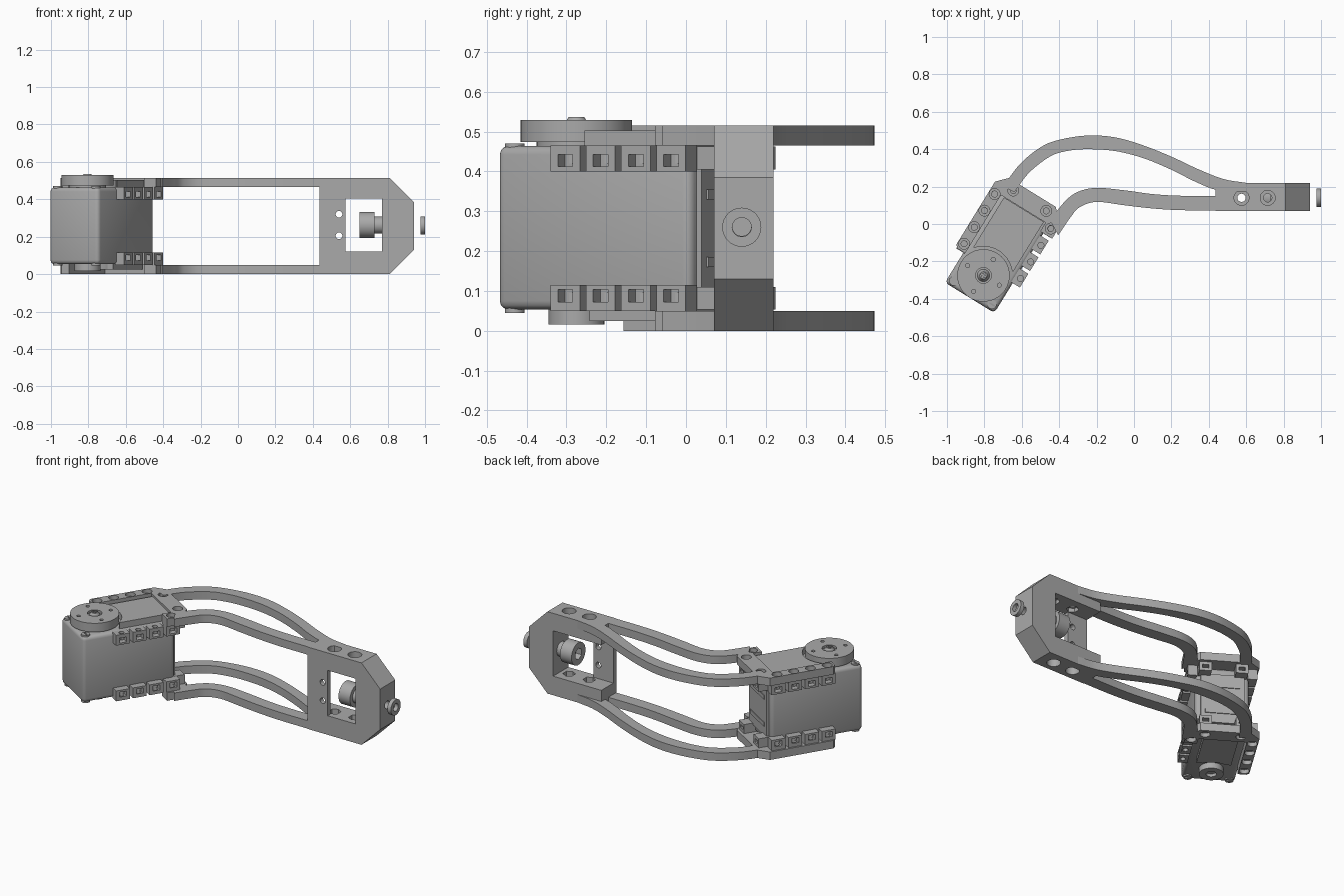
import bpy, bmesh, math
from mathutils import Matrix, Vector

cube = bpy.data.objects.get("Cube")
if cube:
    bpy.data.objects.remove(cube, do_unlink=True)

grey = bpy.data.materials.new("plain grey")
grey.use_nodes = True
COLOUR = (0.4, 0.4, 0.4, 1)
grey.diffuse_color = COLOUR
grey.node_tree.nodes["Principled BSDF"].inputs["Base Color"].default_value = COLOUR

TOP = 0.515        # height of the bracket
SERVO = Matrix.Translation((-0.805, -0.275, 0)) @ Matrix.Rotation(math.radians(-31.6), 4, 'Z')
WORLD = Matrix.Identity(4)


def finish(name, bm, matrix=WORLD):
    bmesh.ops.transform(bm, matrix=matrix, verts=bm.verts)
    bmesh.ops.recalc_face_normals(bm, faces=bm.faces)
    mesh = bpy.data.meshes.new(name)
    bm.to_mesh(mesh)
    bm.free()
    return add(name, mesh)


def add(name, mesh):
    mesh.materials.clear()
    mesh.materials.append(grey)
    mesh.shade_smooth()
    mesh.set_sharp_from_angle(angle=math.radians(30))
    obj = bpy.data.objects.new(name, mesh)
    bpy.context.scene.collection.objects.link(obj)
    return obj


def prism(name, points, z0, z1, matrix=WORLD):
    bm = bmesh.new()
    face = bm.faces.new([bm.verts.new((x, y, z0)) for x, y in points])
    new = bmesh.ops.extrude_face_region(bm, geom=[face])["geom"]
    bmesh.ops.translate(bm, vec=(0, 0, z1 - z0),
                        verts=[v for v in new if isinstance(v, bmesh.types.BMVert)])
    return finish(name, bm, matrix)


def box(name, x, y, z, matrix=WORLD, bevel=0):
    bm = bmesh.new()
    bmesh.ops.create_cube(bm, size=1)
    for v in bm.verts:
        v.co = [(a + b) / 2 + c * (b - a) for c, (a, b) in zip(v.co, (x, y, z))]
    if bevel:
        bmesh.ops.bevel(bm, geom=bm.edges[:], offset=bevel, segments=3, profile=0.5, affect='EDGES')
    return finish(name, bm, matrix)


def cyl(name, x, y, z0, z1, r, matrix=WORLD, sides=32, r2=None):
    bm = bmesh.new()
    bmesh.ops.create_cone(bm, cap_ends=True, segments=sides, radius1=r,
                          radius2=r if r2 is None else r2, depth=z1 - z0)
    bmesh.ops.translate(bm, vec=(x, y, (z0 + z1) / 2), verts=bm.verts)
    return finish(name, bm, matrix)


def cut(obj, cutters):
    for c in cutters:
        mod = obj.modifiers.new("cut", 'BOOLEAN')
        mod.operation, mod.solver, mod.object = 'DIFFERENCE', 'EXACT', c
    name = obj.name
    bpy.context.view_layer.update()
    mesh = bpy.data.meshes.new_from_object(obj.evaluated_get(bpy.context.evaluated_depsgraph_get()))
    for o in [obj] + cutters:
        bpy.data.objects.remove(o, do_unlink=True)
    return add(name, mesh)


def mirror_z(obj, name):
    bm = bmesh.new()
    bm.from_mesh(obj.data)
    for v in bm.verts:
        v.co.z = TOP - v.co.z
    return finish(name, bm)


def smooth_path(points, steps=7):
    p = [Vector(q) for q in points]
    p = [2 * p[0] - p[1]] + p + [2 * p[-1] - p[-2]]
    out = []
    for a, b, c, d in zip(p, p[1:], p[2:], p[3:]):
        for i in range(steps):
            t = i / steps
            out.append(0.5 * (2 * b + (c - a) * t + (2 * a - 5 * b + 4 * c - d) * t * t
                              + (3 * b - a - 3 * c + d) * t ** 3))
    return out + [p[-2]]


def bar(name, outer, inner):
    prism_points = smooth_path(outer) + smooth_path(inner)[::-1]
    upper = prism("upper_" + name, prism_points, TOP - 0.05, TOP)
    mirror_z(upper, "lower_" + name)


# Curved arm bars, upper and lower plates
bar("back_bar",
    [(-.7, .2), (-.61, .32), (-.5, .41), (-.4, .45), (-.25, .473), (-.1, .463), (.05, .42),
     (.2, .36), (.35, .29), (.48, .24), (.6, .22)],
    [(-.64, .17), (-.56, .275), (-.45, .36), (-.36, .39), (-.25, .4), (-.1, .39), (.05, .352),
     (.2, .29), (.33, .225), (.45, .18), (.6, .17)])
bar("front_bar",
    [(-.45, .02), (-.37, .12), (-.3, .172), (-.2, .193), (-.05, .18), (.1, .16), (.25, .151), (.45, .15)],
    [(-.405, -.06), (-.34, .035), (-.29, .09), (-.2, .118), (-.05, .1), (.1, .083), (.25, .074), (.45, .073)])

# Bracket plates around the servo
TAB_U = [0.09 + 0.104 * i for i in range(4)]
holes = [(-.177, u) for u in TAB_U] + [(.175, TAB_U[3]), (-.102, .47), (.105, .47)]
plate = prism("upper_bracket_plate",
              [(-.21, .065), (-.195, .05), (-.145, .05), (-.145, .415), (.135, .415), (.135, .36),
               (.21, .36), (.21, .44), (.137, .515), (-.157, .515), (-.21, .46)],
              TOP - 0.05, TOP, SERVO)
plate = cut(plate, [cyl("cutter", x, y, z, 0.6, r, SERVO, 20)
                    for x, y in holes for z, r in ((0.4, .016), (0.49, .029))])
mirror_z(plate, "lower_bracket_plate")

# End block: chamfered frame with a window and a thin front web
ALONG_Y = Matrix(((1, 0, 0, 0), (0, 0, 1, 0), (0, 1, 0, 0), (0, 0, 0, 1)))   # (x, z, y)
ALONG_X = Matrix(((0, 0, 1, 0), (1, 0, 0, 0), (0, 1, 0, 0), (0, 0, 0, 1)))   # (y, z, x)
block = prism("end_block", [(.435, 0), (.81, 0), (.94, .13), (.94, .385), (.81, TOP), (.435, TOP)],
              .07, .22, ALONG_Y)
cutters = [box("cutter", (.575, .77), (0, .3), (.12, .405)),
           box("cutter", (.4, .6), (.1, .3), (.12, .405)),
           cyl("cutter", .14, .26, .7, 1, .024, ALONG_X)]
cutters += [cyl("cutter", .54, z, 0, .3, .018, ALONG_Y, 20) for z in (.205, .32)]
for x in (.575, .715):
    cutters += [cyl("cutter", x, .14, -.1, .15, .022), cyl("cutter", x, .14, .38, .6, .022),
                cyl("cutter", x, .14, -.1, .05, .04), cyl("cutter", x, .14, .465, .6, .04),
                cyl("cutter", x, .14, .09, .15, .036, sides=6),
                cyl("cutter", x, .14, .38, .43, .036, sides=6)]
cut(block, cutters)

# Cap screw inside the window and loose ring outside it
head = cyl("screw_head", .14, .262, .65, .73, .07, ALONG_X)
cut(head, [cyl("cutter", .14, .262, .6, .69, .036, ALONG_X, 6)])
shank = cyl("screw_shank", .14, .262, .73, .772, .045, ALONG_X)
cut(shank, [cyl("cutter", .14, .262, .745, .8, .024, ALONG_X)])
ring = cyl("end_ring", .14, .26, .975, 1, .049, ALONG_X)
cut(ring, [cyl("cutter", .14, .26, .9, 1.1, .024, ALONG_X)])

# Servo case with rounded edges and a rim around its far end
box("servo_case", (-.155, .155), (-.14, .43), (.053, .464), SERVO, .022)
box("servo_end_cover", (-.125, .125), (.42, .445), (.1, .415), SERVO)
for z in (.16, .33):
    box("end_rib", (-.1, .1), (.44, .45), (z, z + .025), SERVO)
for x in (-.105, .105):
    for z0, z1 in ((.053, .11), (.405, .462)):
        clip = box("end_clip", (x - .035, x + .035), (.42, .5), (z0, z1), SERVO)
        cut(clip, [box("cutter", (x - .018, x + .018), (.455, .55), (z0 + .018, z1 - .018), SERVO)])

# Raised lids, cut round where they meet the horn
lid = box("servo_top_lid", (-.125, .125), (.1, .413), (.455, .503), SERVO)
cut(lid, [cyl("cutter", 0, 0, .4, .6, .155, SERVO, 48)])
lid = box("servo_bottom_lid", (-.1, .1), (.1, .4), (.025, .06), SERVO)
cut(lid, [cyl("cutter", 0, 0, 0, .1, .12, SERVO, 48)])

# Mounting lugs with nut pockets down both sides
for side in (-1, 1):
    for u in TAB_U:
        inner, outer = side * .145, side * .2
        xs = sorted((inner, outer))
        lug = prism("upper_lug", [(xs[0], u - .043), (xs[1], u - .043), (xs[1], u + .043), (xs[0], u + .043)],
                    .4, .465, SERVO)
        pocket = sorted((side * .165, side * .25))
        lug = cut(lug, [box("cutter", pocket, (u - .022, u + .022), (.412, .443), SERVO),
                        cyl("cutter", side * .177, u, .42, .5, .016, SERVO, 16)])
        mirror_z(lug, "lower_lug")

# Output horn with small holes and a domed centre screw
cyl("horn_base", 0, 0, .455, .48, .1, SERVO)
horn = cyl("output_horn", 0, 0, .474, .529, .14, SERVO, 64)
cutters = [cyl("cutter", .1 * math.cos(a), .1 * math.sin(a), .5, .6, .011, SERVO, 16)
           for a in (0, math.pi / 2, math.pi, math.pi * 1.5)]
cut(horn, cutters + [cyl("cutter", 0, 0, .515, .6, .042, SERVO)])
screw = cyl("horn_screw", 0, 0, .51, .536, .036, SERVO, r2=.02)
cut(screw, [box("cutter", (-.018, .018), (-.004, .004), (.526, .6), SERVO),
            box("cutter", (-.004, .004), (-.018, .018), (.526, .6), SERVO)])

# Idler boss underneath
boss = cyl("idler_boss", 0, 0, .016, .06, .07, SERVO, 48)
cut(boss, [cyl("cutter", 0, 0, 0, .035, .03, SERVO)])

# Case corner screws
for x in (-.12, .12):
    screw = cyl("case_screw", x, -.108, .45, .47, .025, SERVO, 20)
    screw = cut(screw, [box("cutter", (x - .016, x + .016), (-.112, -.104), (.462, .5), SERVO)])
    mirror_z(screw, "lower_case_screw")
